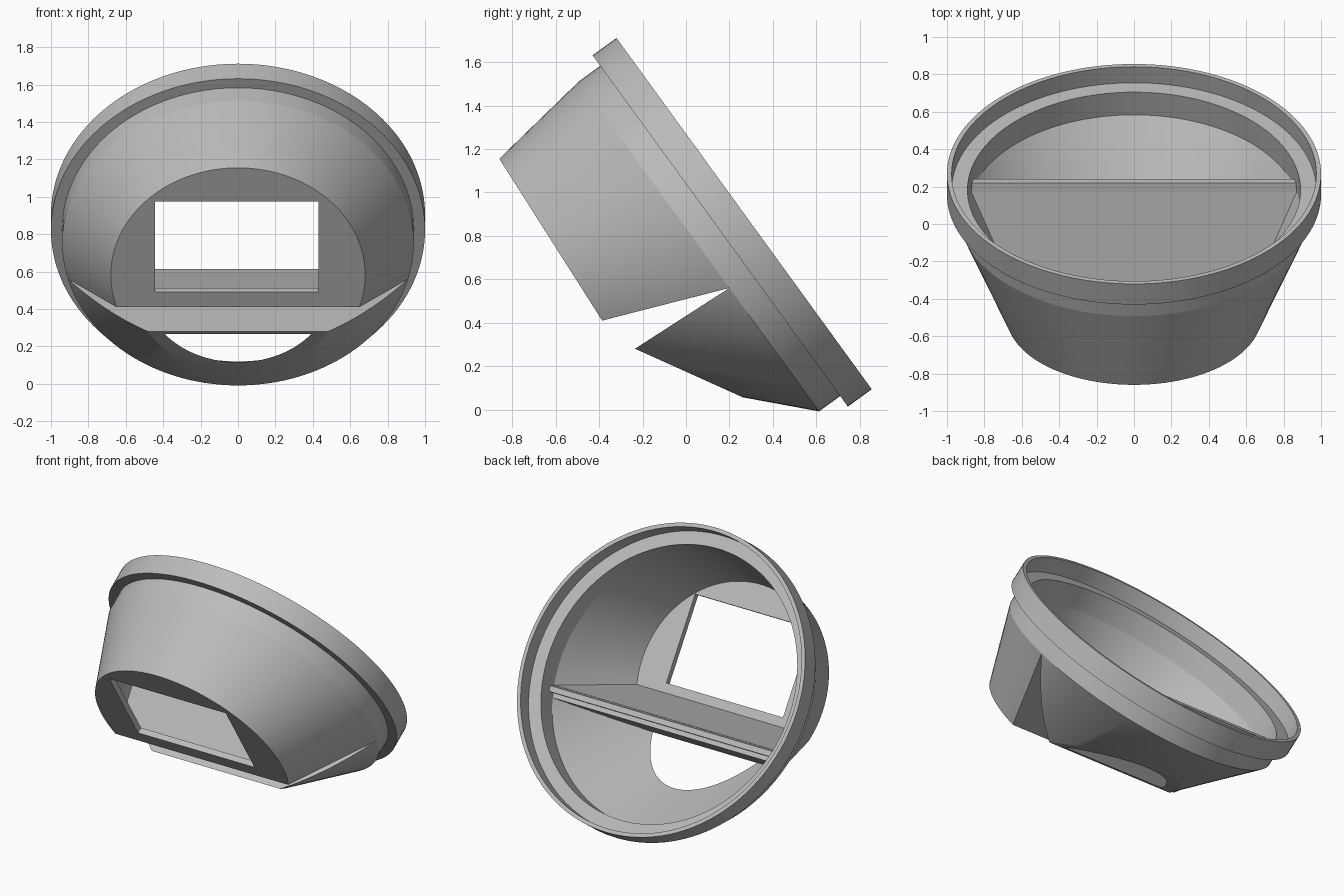
import bpy, bmesh, math
from mathutils import Vector

cube = bpy.data.objects.get("Cube")
if cube:
    bpy.data.objects.remove(cube)

SEG = 128
WALL = 0.05
DOWN = Vector((0, 0.588, -0.809))      # across the tilted rim, towards its low side
AXIS = Vector((0, 0.809, 0.588))       # out through the open rim
ORIGIN = Vector((0, 0.1575, 0.8225))
FRONT_DOWN = Vector((0, 0.536, -0.843))  # down the front plate
FRONT_OUT = Vector((0, -0.843, -0.536))
FRONT_TOP = Vector((0, -0.86, 1.155))
X = Vector((1, 0, 0))

grey = bpy.data.materials.new("plain grey")
grey.use_nodes = True
grey.diffuse_color = (0.5, 0.5, 0.5, 1)
grey.node_tree.nodes["Principled BSDF"].inputs["Base Color"].default_value = (0.5, 0.5, 0.5, 1)


def at(v, w):
    return ORIGIN + DOWN * v + AXIS * w


def finish(name, bm):
    bmesh.ops.recalc_face_normals(bm, faces=bm.faces)
    mesh = bpy.data.meshes.new(name)
    bm.to_mesh(mesh)
    bm.free()
    mesh.materials.append(grey)
    ob = bpy.data.objects.new(name, mesh)
    bpy.context.collection.objects.link(ob)
    return ob


def circle(bm, centre, across, r):
    angles = [math.tau * i / SEG for i in range(SEG)]
    return [bm.verts.new(centre + X * r * math.sin(a) + across * r * math.cos(a)) for a in angles]


def bridge(bm, a, b):
    n = len(a)
    for i in range(n):
        j = (i + 1) % n
        bm.faces.new((a[i], a[j], b[j], b[i]))


def clipped_loft(name, sections, planes):
    """Solid through circles, trimmed by planes whose normals point at the waste."""
    bm = bmesh.new()
    rings = [circle(bm, *s) for s in sections]
    for a, b in zip(rings, rings[1:]):
        bridge(bm, a, b)
    bm.faces.new(rings[0])
    bm.faces.new(rings[-1])
    for co, no in planes:
        geom = bm.verts[:] + bm.edges[:] + bm.faces[:]
        bmesh.ops.bisect_plane(bm, geom=geom, dist=1e-5, plane_co=co, plane_no=no, clear_outer=True)
        rim = [e for e in bm.edges if e.is_boundary]
        bmesh.ops.edgeloop_fill(bm, edges=rim)
    return finish(name, bm)


def prism(name, corners, x0, x1):
    bm = bmesh.new()
    ends = [[bm.verts.new((x, c.y, c.z)) for c in corners] for x in (x0, x1)]
    bridge(bm, *ends)
    for end in ends:
        bm.faces.new(end)
    return finish(name, bm)


def subtract(ob, cutter):
    mod = ob.modifiers.new("cut", 'BOOLEAN')
    mod.operation = 'DIFFERENCE'
    mod.solver = 'EXACT'
    mod.object = cutter
    bpy.context.view_layer.objects.active = ob
    bpy.ops.object.modifier_apply(modifier=mod.name)
    bpy.data.objects.remove(cutter)


def smooth(ob):
    bpy.ops.object.select_all(action='DESELECT')
    ob.select_set(True)
    bpy.context.view_layer.objects.active = ob
    bpy.ops.object.shade_smooth_by_angle(angle=math.radians(25))


# Stepped rim with its short collar
bm = bmesh.new()
profile = [(1, 0), (1, 0.136), (0.975, 0.136), (0.975, 0.03),
           (0.89, 0.03), (0.89, -0.12), (0.94, -0.12), (0.94, 0)]
rings = [circle(bm, at(0, w), DOWN, r) for r, w in profile]
for k, ring in enumerate(rings):
    bridge(bm, ring, rings[(k + 1) % len(rings)])
rim_ring = finish("rim_ring", bm)

# Planes that bound the notch and the lower opening
apex = Vector((0, 0.2, 0.56))
shelf_dir = (apex - Vector((0, -0.385, 0.41))).normalized()
shelf_no = X.cross(shelf_dir) * -1           # points down into the notch
lip = Vector((0, -0.235, 0.28))
lip_dir = (apex - lip).normalized()
lip_no = X.cross(lip_dir)                    # points up into the notch
vent_no = X.cross((Vector((0, 0.22, 0.075)) - lip).normalized()) * -1


def sections(front, across, inset):
    rows = [(at(0, -0.12), DOWN, 0.94 - inset), (front, across, 0.68 - inset)]
    if inset:                                # cavities run on into the collar
        rows.insert(0, (at(0, -0.09), DOWN, 0.94 - inset))
    return rows


# Upper hood: oblique cone closed by a front plate and a shelf
front = FRONT_TOP + FRONT_DOWN * 0.68
upper_hood = clipped_loft("upper_hood", sections(front, FRONT_DOWN, 0), [(apex, shelf_no)])
cavity = clipped_loft("upper_cavity", sections(front, FRONT_DOWN, WALL),
                      [(apex - shelf_no * 0.045, shelf_no),
                       (front - FRONT_OUT * 0.04, FRONT_OUT)])
subtract(upper_hood, cavity)

# Rectangular window through the front plate
window = [FRONT_TOP + FRONT_DOWN * s + FRONT_OUT * d
          for s, d in ((0.2135, 0.1), (0.789, 0.1), (0.789, -0.07), (0.2135, -0.07))]
subtract(upper_hood, prism("window_cutter", window, -0.445, 0.43))

# Lower scoop: steeper cone with a sloping lip plate, open underneath
low_front = at(-0.35, -0.7)
lower_scoop = clipped_loft("lower_scoop", sections(low_front, DOWN, 0),
                           [(apex, lip_no), (lip, vent_no)])
cavity = clipped_loft("lower_cavity", sections(low_front, DOWN, WALL),
                      [(apex - lip_no * 0.03, lip_no)])
subtract(lower_scoop, cavity)

# Bar where the shelf and the lip plate meet
bar = [Vector((0, y, z)) for y, z in ((0.2, 0.56), (0.17, 0.597), (0.22, 0.615), (0.24, 0.585))]
shelf_bar = prism("shelf_bar", bar, -0.87, 0.87)

for part in (rim_ring, upper_hood, lower_scoop, shelf_bar):
    smooth(part)
